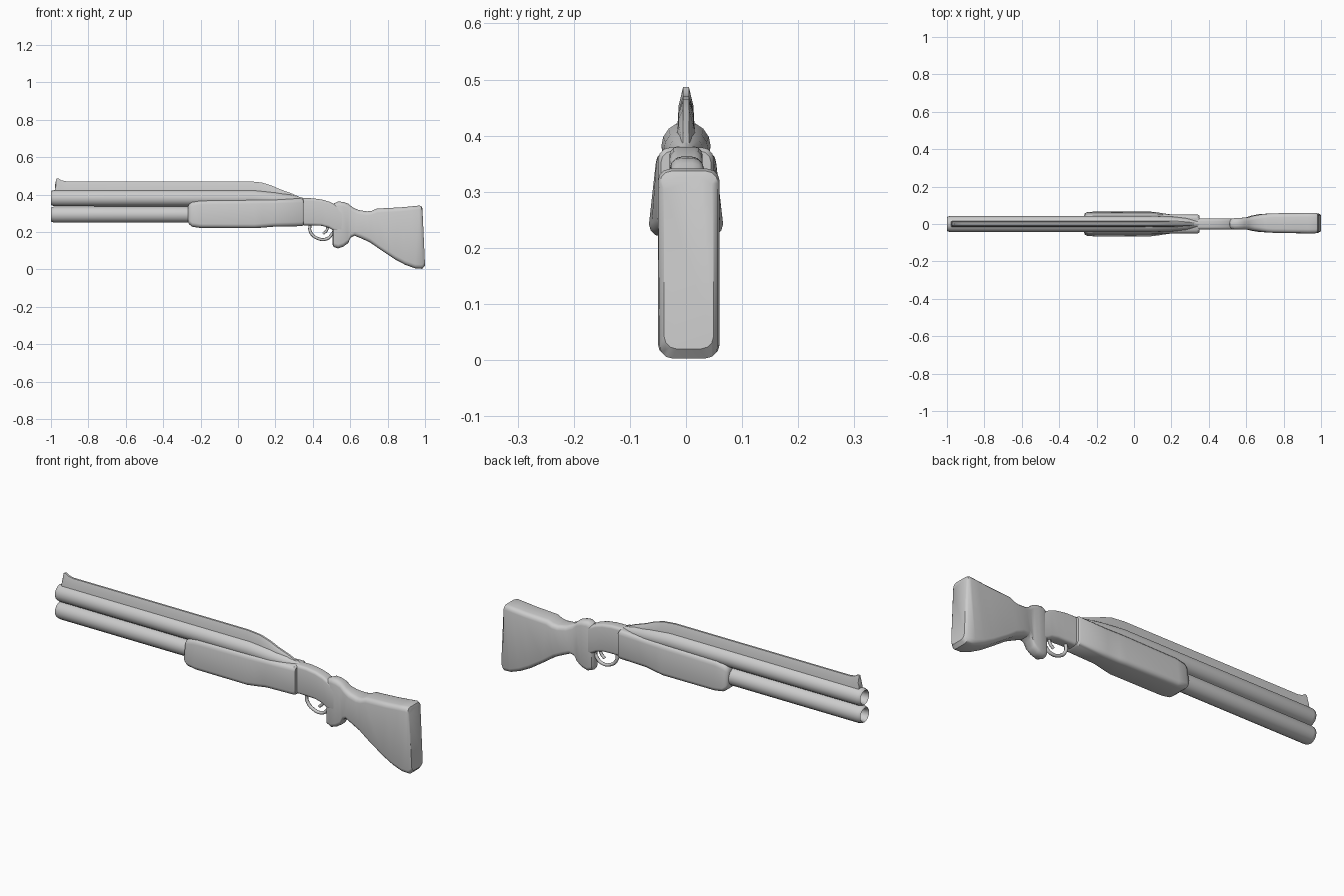
import bpy, bmesh
from math import sin, cos, pi, radians

if "Cube" in bpy.data.objects:
    bpy.data.objects.remove(bpy.data.objects["Cube"])


def finish(name, bm, angle=40):
    bmesh.ops.recalc_face_normals(bm, faces=bm.faces)
    me = bpy.data.meshes.new(name)
    bm.to_mesh(me)
    bm.free()
    ob = bpy.data.objects.new(name, me)
    bpy.context.collection.objects.link(ob)
    bpy.ops.object.select_all(action='DESELECT')
    ob.select_set(True)
    bpy.context.view_layer.objects.active = ob
    bpy.ops.object.shade_smooth_by_angle(angle=radians(angle))
    return ob


def skin(name, rings, angle=40, caps=(True, True)):
    bm = bmesh.new()
    loops = [[bm.verts.new(p) for p in r] for r in rings]
    n = len(loops[0])
    for a, b in zip(loops, loops[1:]):
        for i in range(n):
            j = (i + 1) % n
            bm.faces.new((a[i], a[j], b[j], b[i]))
    if caps[0]:
        bm.faces.new(loops[0])
    if caps[1]:
        bm.faces.new(loops[-1])
    return finish(name, bm, angle)


def section(top, bot, w, c, w_top=None, y0=0.0):
    """Rounded rectangle spanning a top and a bottom point of the side profile."""
    (xt, zt), (xb, zb) = top, bot
    h = ((xt - xb) ** 2 + (zt - zb) ** 2) ** 0.5 / 2
    c = min(c, w * .95, h * .95)
    pts = []
    for q, (sy, sv) in enumerate([(1, 1), (-1, 1), (-1, -1), (1, -1)]):
        for k in range(4):
            a = q * pi / 2 + k * pi / 6
            y = sy * (w - c) + c * cos(a)
            v = sv * (h - c) + c * sin(a)
            t = (v / h + 1) / 2
            if w_top and t > .5:
                y *= w_top / w
            pts.append((xb + (xt - xb) * t, y0 + y, zb + (zt - zb) * t))
    return pts


def lathe_x(name, z, profile, sides=16):
    rings = [[(x, r * cos(2 * pi * i / sides), z + dz + r * sin(2 * pi * i / sides))
              for i in range(sides)] for x, r, dz in profile]
    return skin(name, rings)


def rod(name, pts, depth):
    cu = bpy.data.curves.new(name, 'CURVE')
    cu.dimensions = '3D'
    cu.bevel_depth = depth
    cu.bevel_resolution = 2
    cu.use_fill_caps = True
    cu.resolution_u = 4
    sp = cu.splines.new('BEZIER')
    sp.bezier_points.add(len(pts) - 1)
    for bp, (x, z) in zip(sp.bezier_points, pts):
        bp.co = (x, 0, z)
        bp.handle_left_type = bp.handle_right_type = 'AUTO'
    ob = bpy.data.objects.new(name, cu)
    bpy.context.collection.objects.link(ob)
    return ob


# Barrels with open bores
muzzle = [(-.93, .027, 0), (-.99, .029, 0), (-1.0, .035, 0), (-.997, .039, 0), (-.98, .0435, 0)]
lathe_x("upper_barrel", .381, muzzle + [(.08, .044, 0), (.2, .040, -.008),
                                        (.28, .032, -.012), (.35, .014, -.014)])
lathe_x("lower_barrel", .293, muzzle + [(-.2, .0435, 0)])

# Sighting rib with raised front bead
rib = [(-.978, .45), (-.972, .484), (-.962, .487), (-.945, .476), (-.92, .471), (.06, .471),
       (.128, .464), (.18, .448), (.225, .428), (.29, .405), (.345, .379)]
rings = []
for x, z in rib:
    lo = min(.405, z - .015)
    mid = lo + (z - lo) * .6
    half = .013 if x < .25 else .009
    rings.append([(x, -half - .003, lo), (x, -half, mid), (x, -.005, z),
                  (x, .005, z), (x, half, mid), (x, half + .003, lo)])
skin("sighting_rib", rings)

# Fore-end flowing into the receiver: x, bottom, top, half width, upper half width
fore = [(-.268, .255, .335, .045, .04), (-.262, .241, .349, .058, .048),
        (-.245, .228, .360, .065, .053), (-.20, .221, .368, .066, .054),
        (.09, .220, .372, .066, .054), (.13, .223, .373, .061, .053),
        (.19, .228, .374, .052, .051), (.342, .231, .379, .050, .050),
        (.350, .237, .373, .045, .045)]
skin("fore_end_receiver",
     [section((x, t), (x, b), w, .022, wt) for x, b, t, w, wt in fore])

# Wrist behind the receiver
wrist = [((.340, .381), (.340, .236)), ((.40, .380), (.40, .235)),
         ((.45, .373), (.448, .233)), ((.49, .361), (.485, .223)),
         ((.53, .340), (.515, .205)), ((.57, .300), (.55, .200))]
skin("wrist", [section(a, b, .029, .014) for a, b in wrist])

# Stock: top point, bottom point, half width
stock = [((.506, .338), (.505, .133), .016), ((.513, .353), (.511, .120), .025),
         ((.537, .363), (.535, .112), .030), ((.565, .360), (.562, .121), .031),
         ((.590, .351), (.588, .139), .031), ((.613, .331), (.602, .168), .033),
         ((.645, .317), (.622, .180), .040), ((.690, .310), (.660, .165), .047),
         ((.715, .313), (.706, .144), .050), ((.742, .325), (.765, .103), .052),
         ((.865, .331), (.840, .053), .054), ((.93, .337), (.893, .025), .055),
         ((.970, .341), (.945, .006), .055), ((.981, .337), (.985, .003), .052),
         ((.986, .325), (1.0, .020), .044)]
skin("stock", [section(a, b, w, .022, y0=.005 * min(1, max(0, (a[0] - .5) * 6)))
               for a, b, w in stock])

# Trigger and guard
rod("trigger_guard", [(.385, .240), (.386, .203), (.420, .168), (.475, .163), (.505, .192), (.52, .215)], .008)
rod("trigger", [(.478, .245), (.476, .212), (.455, .190)], .007)
